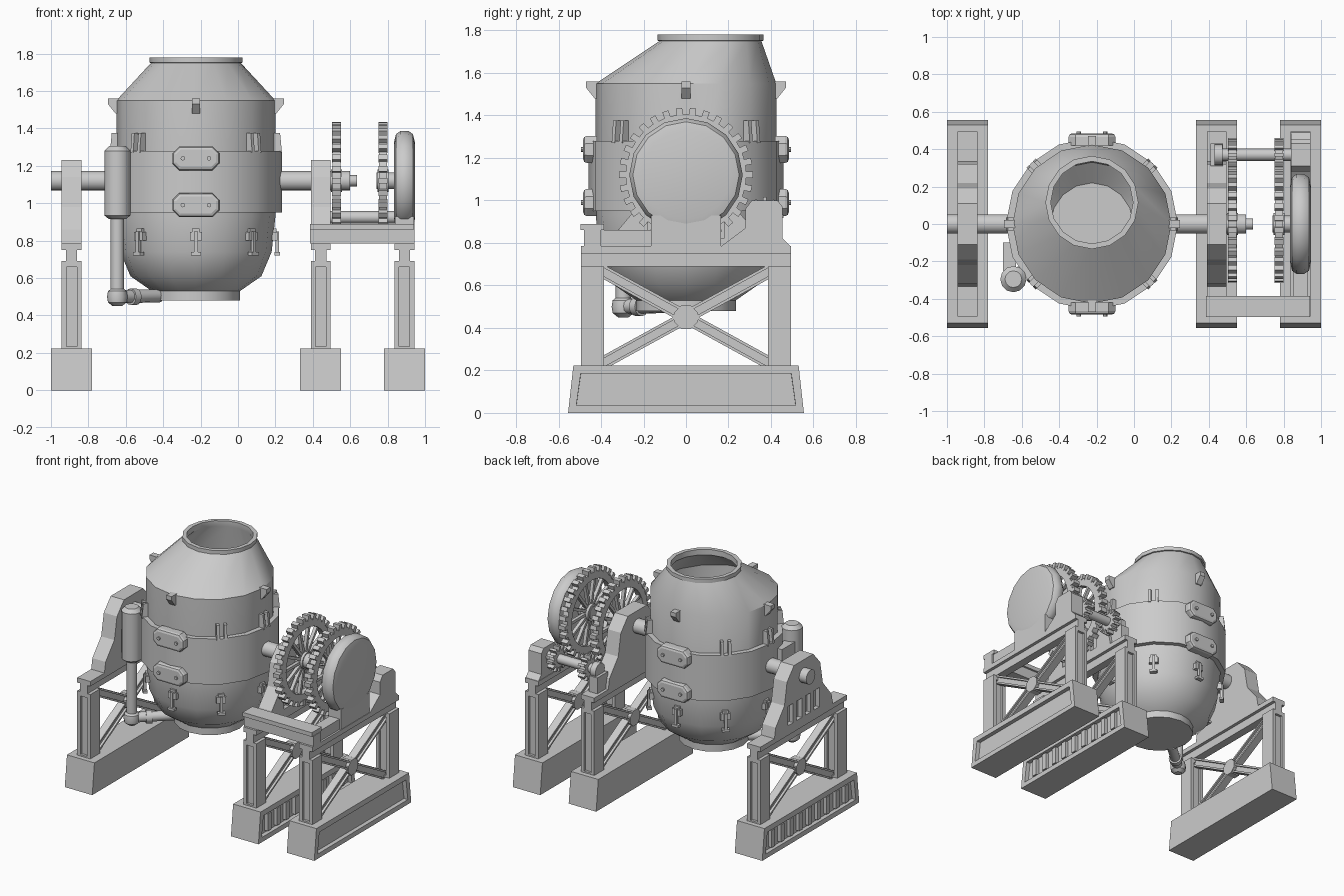
import bpy, bmesh
from math import sin, cos, pi, radians, atan2, hypot
from mathutils import Vector, Matrix

if "Cube" in bpy.data.objects:
    bpy.data.objects.remove(bpy.data.objects["Cube"])

CX = -0.225          # vessel axis
AX = 1.12            # trunnion axis height
C = (CX, 0, 0)


def finish(name, bm, loc=(0, 0, 0), rot=(0, 0, 0), smooth=False):
    bmesh.ops.recalc_face_normals(bm, faces=bm.faces)
    me = bpy.data.meshes.new(name)
    bm.to_mesh(me)
    bm.free()
    ob = bpy.data.objects.new(name, me)
    bpy.context.collection.objects.link(ob)
    ob.location, ob.rotation_euler = loc, rot
    if smooth:
        select([ob])
        bpy.ops.object.shade_smooth_by_angle(angle=radians(35))
    return ob


def select(obs):
    bpy.ops.object.select_all(action='DESELECT')
    for o in obs:
        o.select_set(True)
    bpy.context.view_layer.objects.active = obs[0]


def join(name, obs):
    select(obs)
    bpy.ops.object.join()
    obs[0].name = name
    return obs[0]


def box(name, lo, hi, loc=(0, 0, 0), rot=(0, 0, 0)):
    bm = bmesh.new()
    lo, hi = Vector(lo), Vector(hi)
    bmesh.ops.create_cube(bm, size=1, matrix=Matrix.Translation((lo + hi) / 2) @ Matrix.Diagonal((*(hi - lo), 1)))
    return finish(name, bm, loc, rot)


def cyl(name, p0, p1, r, n=12):
    p0, p1 = Vector(p0), Vector(p1)
    d = p1 - p0
    m = Matrix.Translation((p0 + p1) / 2) @ d.to_track_quat('Z', 'Y').to_matrix().to_4x4()
    bm = bmesh.new()
    bmesh.ops.create_cone(bm, cap_ends=True, segments=n, radius1=r, radius2=r, depth=d.length, matrix=m)
    return finish(name, bm, smooth=True)


def prism(name, pts, x0, x1, loc=(0, 0, 0), rot=(0, 0, 0), bevel=0):
    """(y, z) profile extruded along local x"""
    bm = bmesh.new()
    f = bm.faces.new([bm.verts.new((x0, y, z)) for y, z in pts])
    g = bmesh.ops.extrude_face_region(bm, geom=[f])['geom']
    new = [v for v in g if isinstance(v, bmesh.types.BMVert)]
    bmesh.ops.translate(bm, verts=new, vec=(x1 - x0, 0, 0))
    if bevel:
        edges = [e for e in bm.edges if all(v in new for v in e.verts)]
        bmesh.ops.bevel(bm, geom=edges, offset=bevel, segments=2, profile=0.5, affect='EDGES')
    return finish(name, bm, loc, rot)


def lathe(name, rings, n=16, loc=(0, 0, 0), rot=(0, 0, 0), closed=False):
    """rings of (radius, z, y offset)"""
    bm = bmesh.new()
    vs = [[bm.verts.new((r * cos(2 * pi * i / n), r * sin(2 * pi * i / n) + o, z)) for i in range(n)]
          for r, z, o in rings]
    pairs = list(zip(vs, vs[1:])) + ([(vs[-1], vs[0])] if closed else [])
    for a, b in pairs:
        for i in range(n):
            j = (i + 1) % n
            bm.faces.new((a[i], a[j], b[j], b[i]))
    if not closed:
        bm.faces.new(vs[0])
        bm.faces.new(vs[-1])
    return finish(name, bm, loc, rot, True)


# Vessel: outer skin, lip and inner lining in one lathe with an offset mouth
lathe("vessel", [(.235, .48, 0), (.235, .53, 0), (.35, .61, 0), (.405, .74, 0), (.425, .93, 0), (.425, 1.55, 0),
                 (.24, 1.75, .115), (.249, 1.752, .115), (.249, 1.78, .115), (.22, 1.78, .115), (.22, 1.74, .115),
                 (.405, 1.54, 0), (.405, .93, 0), (.33, .63, 0), (.22, .54, 0)], 16, C)
lathe("vessel_belt", [(.42, .95, 0), (.46, .95, 0), (.46, 1.28, 0), (.42, 1.28, 0)], 16, C, closed=True)

# Fittings around the vessel (local x points outward)
for k in range(4):
    prism("lifting_lug", [(.41, 1.56), (.47, 1.56), (.47, 1.53), (.43, 1.48), (.41, 1.48)],
          -.022, .022, C, (0, 0, k * pi / 2 - pi / 2))
for k in range(8):
    a = k * pi / 4
    parts = [box("latch", (.39, -.032, .80), (.435, .032, .845), C, (0, 0, a)),
             box("p", (.40, -.02, .845), (.43, .02, .865), C, (0, 0, a)),
             box("p", (.425, -.01, .725), (.445, .01, .85), C, (0, 0, a)),
             box("p", (.42, -.026, .72), (.45, .026, .738), C, (0, 0, a))]
    join("latch", parts)
    if k not in (2, 6):
        for s in (-.025, .025):
            prism("belt_fin", [(.41, 1.27), (.46, 1.27), (.45, 1.375), (.41, 1.375)],
                  s - .01, s + .01, C, (0, 0, a - pi / 2))
for a in (-pi / 2, pi / 2):
    for z in (.99, 1.24):
        w, h, c = .125, .064, .036
        o = [(-w, z - h + c), (-w + c, z - h), (w - c, z - h), (w, z - h + c),
             (w, z + h - c), (w - c, z + h), (-w + c, z + h), (-w, z + h - c)]
        prism("belt_clamp", o, .42, .484, C, (0, 0, a), .018)
        for s in (-.07, .07):
            y = (.49 if a > 0 else -.49)
            cyl("clamp_bolt", (CX + s, y * .97, z), (CX + s, y * 1.01, z), .012, 8)

# Trunnion shafts
cyl("left_trunnion", (-1, 0, AX), (CX - .4, 0, AX), .052, 16)
cyl("right_trunnion", (CX + .4, 0, AX), (.6, 0, AX), .052, 16)
cyl("trunnion_tip", (.6, 0, AX), (.635, 0, AX), .03)

# Side tank with its drain pipe
px, py = -.645, -.295
lathe("side_tank", [(.045, .915, 0), (.07, .935, 0), (.07, 1.28, 0), (.045, 1.305, 0)], 12, (px, py, 0))
cyl("drain_pipe", (px, py, .5), (px, py, .93), .036)
lathe("pipe_elbow", [(.025, .45, 0), (.05, .47, 0), (.055, .5, 0), (.05, .53, 0), (.025, .55, 0)], 12, (px, py, 0))
cyl("outlet_pipe", (px, py, .5), (-.42, -.1, .505), .035)
cyl("outlet_collar", (px + .07, py + .06, .5), (px + .1, py + .087, .5), .045)
box("tank_bracket", (-.70, -.25, 1.1), (-.63, -.10, 1.2))


# Stands
def stand(side, x, ribs, face):
    b = bmesh.new()
    bmesh.ops.create_cube(b, size=1)
    for v in b.verts:
        v.co = (v.co.x * .22, v.co.y * (1.11 if v.co.z < 0 else 1.06), .112 + v.co.z * .224)
    f = [q for q in b.faces if q.normal.x * face > .9]
    bmesh.ops.inset_individual(b, faces=f, thickness=.052)
    bmesh.ops.inset_individual(b, faces=f, thickness=.001, depth=-.03)
    finish(side + "_plinth", b, (x, 0, 0))
    if ribs:
        xs = sorted((x + face * .075, x + face * .105))
        for i in range(9):
            y = (i - 4) * .105
            box(side + "_plinth_rib", (xs[0], y - .02, .05), (xs[1], y + .02, .175))
    for s in (-1, 1):   # H-section posts
        ys = sorted((s * .385, s * .495))
        join(side + "_post", [
            box("p", (x - .028, ys[0] + .018, .2), (x + .028, ys[1] - .018, .7)),
            box("p", (x - .053, ys[0], .2), (x - .028, ys[1], .69)),
            box("p", (x + .028, ys[0], .2), (x + .053, ys[1], .69)),
            box("p", (x - .053, ys[0], .66), (x + .053, ys[1], .69)),
            box("p", (x - .053, ys[0], .22), (x + .053, ys[1], .235))])
        L, a = hypot(.40, .22) * 2, atan2(.22, .40) * s    # cross braces
        join(side + "_brace", [
            box("p", (-.012, -L / 2, -.027), (.012, L / 2, .027), (x, 0, .45), (a, 0, 0)),
            box("p", (-.028, -L / 2, .017), (.028, L / 2, .03), (x, 0, .45), (a, 0, 0)),
            box("p", (-.028, -L / 2, -.03), (.028, L / 2, -.017), (x, 0, .45), (a, 0, 0))])
    o = [(.06 * cos(pi / 8 + i * pi / 4), .45 + .06 * sin(pi / 8 + i * pi / 4)) for i in range(8)]
    prism(side + "_brace_plate", o, x - .035, x + .035)
    box(side + "_lower_beam", (x - .03, -.495, .69), (x + .03, .495, .75))
    box(side + "_cap_beam", (x - .053, -.495, .75), (x + .053, .495, .785))


def bearing(side, x, face):
    half = [(.335, .78), (.32, .86), (.22, .98), (.19, 1.14), (.11, 1.23)]
    ob = prism(side + "_bearing", half + [(-y, z) for y, z in reversed(half)], x - .053, x + .053)
    cuts = [box("slot", (x + face * .053 - .03, y - .03, .82), (x + face * .053 + .03, y + .03, .96))
            for y in (-.15, -.05, .05, .15)]
    cut = join("slot_cutter", cuts)
    m = ob.modifiers.new("slots", 'BOOLEAN')
    m.operation, m.object, m.solver = 'DIFFERENCE', cut, 'EXACT'
    select([ob])
    bpy.ops.object.modifier_apply(modifier=m.name)
    bpy.data.objects.remove(cut)


stand("left", -.89, True, -1)
stand("middle", .442, True, 1)
stand("right", .89, False, 1)
bearing("left", -.89, -1)
bearing("middle", .442, 1)


# Gears turning about x
def gear(name, x, y, z, root, tip, n, rim, spokes, w=.022):
    parts = [lathe(name, [(rim, -w, 0), (root, -w, 0), (root, w, 0), (rim, w, 0)],
                   32 if spokes else 12, (x, y, z), (0, pi / 2, 0), True)]
    t = pi * root / n * .5
    for i in range(n):
        parts.append(box("p", (-w - .003, root - .01, -t), (w + .003, tip, t), (x, y, z), (2 * pi * i / n, 0, 0)))
    for i in range(spokes):
        parts.append(box("p", (-.012, .03, -.01), (.012, rim + .01, .01), (x, y, z), (2 * pi * i / spokes, 0, 0)))
    join(name, parts)


for nm, x in (("inner", .527), ("outer", .775)):
    gear(nm + "_gear", x, 0, AX, .285, .315, 30, .232, 14)
    cyl(nm + "_gear_hub", (x - .03, 0, AX), (x + .03, 0, AX), .06, 16)
    gear(nm + "_pinion", x, .37, .925, .066, .09, 12, .02, 0)
cyl("pinion_shaft", (.45, .37, .925), (.86, .37, .925), .033)
cyl("pinion_end_cap", (.43, .37, .925), (.472, .37, .925), .055)
box("pinion_foot", (.41, .31, .78), (.475, .43, .9))
prism("pinion_bearing", [(.16, .78), (.28, .87), (.28, .96), (.31, 1.0), (.43, 1.0), (.455, .97), (.455, .82),
                         (.495, .78)], .84, .943)

# Drive housing and its foot
lathe("drive_housing", [(.21, -.055, 0), (.25, -.045, 0), (.267, -.02, 0), (.267, .02, 0), (.25, .045, 0),
                        (.21, .055, 0)], 16, (.89, 0, AX), (0, pi / 2, 0))
cyl("drive_shaft", (.74, 0, AX), (.86, 0, AX), .045)
box("drive_foot", (.84, -.165, .78), (.94, .165, .93))
box("side_rail", (.85, -.41, .78), (.93, -.16, .86))

# Front cross beam between the two drive stands
box("front_beam_lower", (.385, -.48, .785), (.943, -.40, .86))
box("front_beam_upper", (.385, -.497, .86), (.94, -.385, .89))
